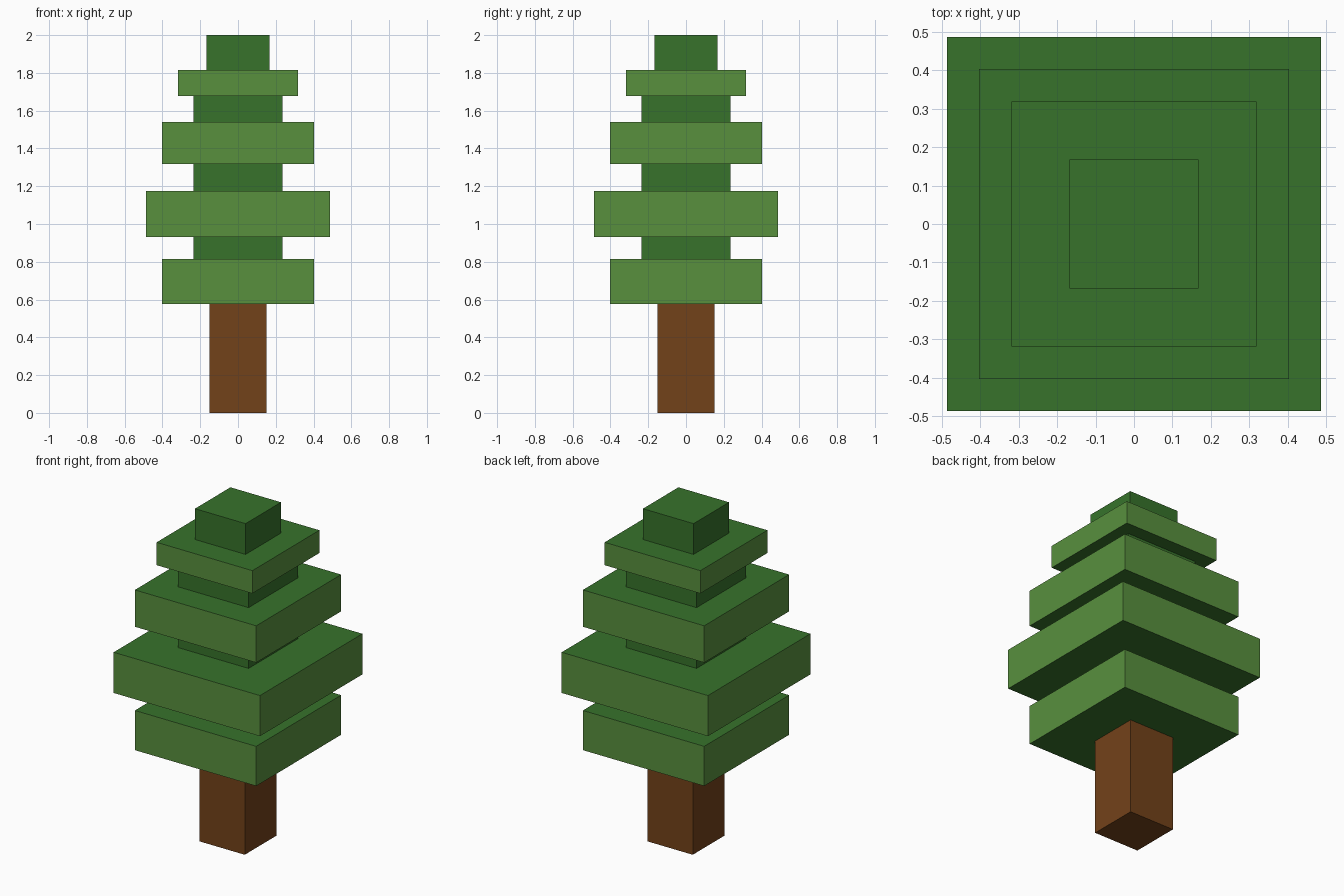
import bpy

if "Cube" in bpy.data.objects:
    bpy.data.objects.remove(bpy.data.objects["Cube"])


def material(name, rgb):
    mat = bpy.data.materials.new(name)
    mat.diffuse_color = (*rgb, 1.0)
    mat.use_nodes = True
    mat.node_tree.nodes["Principled BSDF"].inputs["Base Color"].default_value = mat.diffuse_color
    return mat


BARK = material("bark", (0.171, 0.054, 0.010))
DARK = material("dark_green", (0.038, 0.171, 0.024))
LIGHT = material("light_green", (0.098, 0.279, 0.048))


def block(name, half, z0, z1, side, cap):
    """Square block from z0 to z1 with separate side and top/bottom colours."""
    bpy.ops.mesh.primitive_cube_add(size=1, location=(0, 0, (z0 + z1) / 2))
    obj = bpy.context.object
    obj.name = name
    obj.scale = (2 * half, 2 * half, z1 - z0)
    bpy.ops.object.transform_apply(location=False, rotation=False, scale=True)
    obj.data.materials.append(side)
    if cap != side:
        obj.data.materials.append(cap)
        for face in obj.data.polygons:
            face.material_index = 1 if abs(face.normal.z) > 0.5 else 0
    return obj


# Trunk
block("trunk", 0.15, 0.0, 0.577, BARK, BARK)

# Wide branch tiers: light sides, dark tops and undersides
tiers = [(0.403, 0.577, 0.815), (0.486, 0.93, 1.174),
         (0.403, 1.318, 1.539), (0.318, 1.678, 1.815)]
for i, (half, z0, z1) in enumerate(tiers, 1):
    block(f"branch_tier_{i}", half, z0, z1, LIGHT, DARK)

# Narrow dark necks filling the gaps between tiers
for i, (lower, upper) in enumerate(zip(tiers, tiers[1:]), 1):
    block(f"foliage_neck_{i}", 0.235, lower[2], upper[1], DARK, DARK)

# Tree top
block("tree_top", 0.168, tiers[-1][2], 2.0, DARK, DARK)
